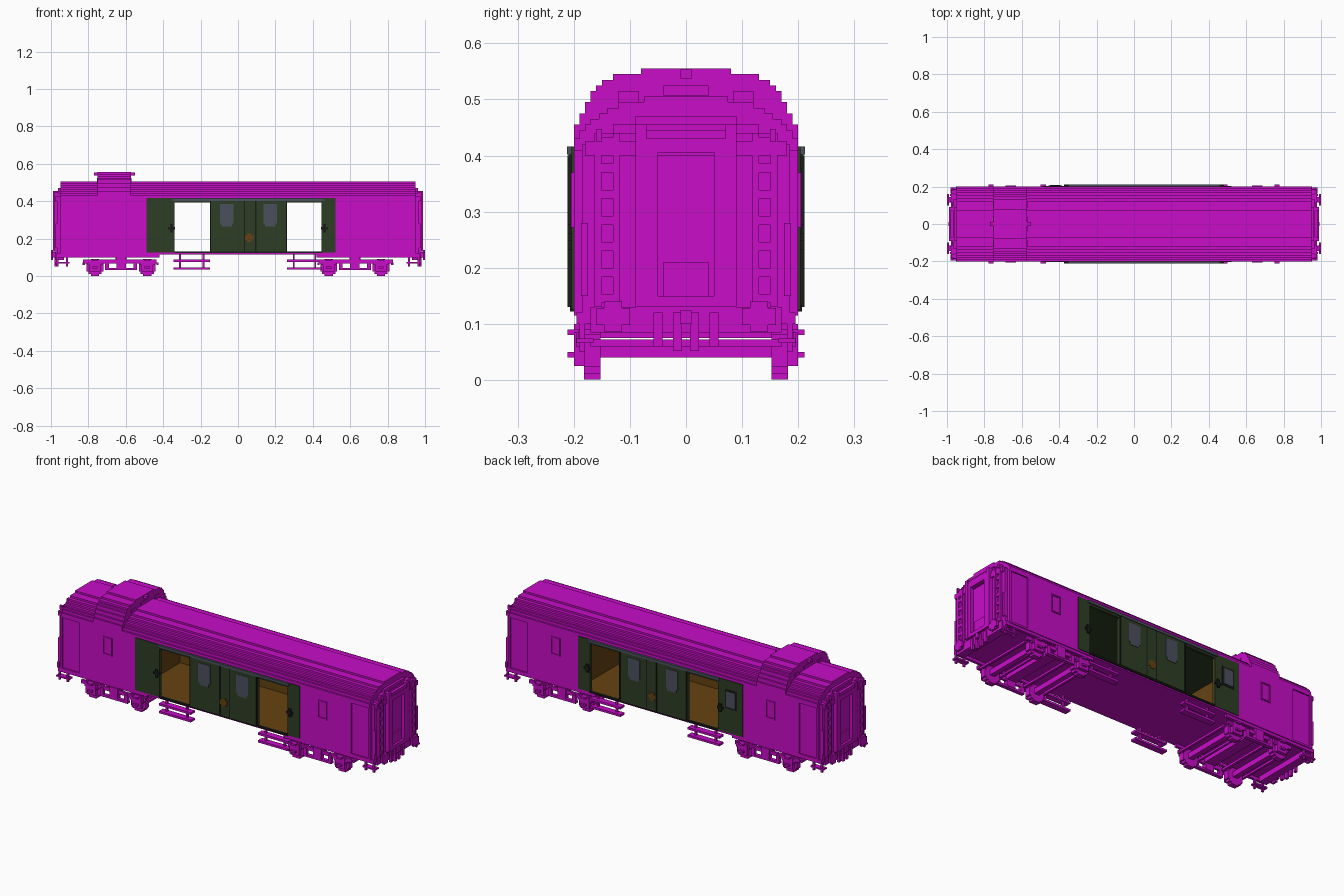
import bpy, bmesh
from math import copysign

default = bpy.data.objects.get("Cube")
if default:
    bpy.data.objects.remove(default, do_unlink=True)


def paint(name, red, green, blue):
    mat = bpy.data.materials.new(name)
    mat.use_nodes = True
    colour = (red, green, blue, 1)
    mat.diffuse_color = colour
    shader = next(n for n in mat.node_tree.nodes if n.type == "BSDF_PRINCIPLED")
    shader.inputs["Base Color"].default_value = colour
    shader.inputs["Roughness"].default_value = .8
    return mat


magenta = paint("magenta", .58, .004, .58)
green = paint("dark_green", .027, .047, .017)
slate = paint("slate_grey", .07, .08, .11)
brown = paint("wood_brown", .13, .055, .006)
black = paint("near_black", .01, .012, .009)


def add_box(bm, x, y, z):
    """One axis-aligned block given by its ranges."""
    made = bmesh.ops.create_cube(bm, size=1)
    for v in made["verts"]:
        v.co = [r[0] if c < 0 else r[1] for c, r in zip(v.co, (x, y, z))]


def flip(r, sign):
    return tuple(sorted((r[0] * sign, r[1] * sign)))


def blocks(name, mat, boxes, mirror=""):
    """Object from blocks, repeated across the named axes."""
    bm = bmesh.new()
    for sx in ((1, -1) if "x" in mirror else (1,)):
        for sy in ((1, -1) if "y" in mirror else (1,)):
            for x, y, z in boxes:
                add_box(bm, flip(x, sx), flip(y, sy), z)
    bmesh.ops.recalc_face_normals(bm, faces=bm.faces)
    mesh = bpy.data.meshes.new(name)
    bm.to_mesh(mesh)
    bm.free()
    mesh.materials.append(mat)
    obj = bpy.data.objects.new(name, mesh)
    bpy.context.collection.objects.link(obj)
    return obj


def block(name, mat, x, y, z, mirror=""):
    return blocks(name, mat, [(x, y, z)], mirror)


def around(centre, half):
    return (centre - half, centre + half)


# Main dimensions
side, floor, eave = .2, .13, .41
room = (-.49, .52)
wall_z = (floor, eave)
full = around(0, side)

# Closed body halves with set-back end doors
block("body_rear", magenta, x=(-.835, room[0]), y=full, z=(.12, eave))
block("body_front", magenta, x=(room[1], .835), y=full, z=(.12, eave))
block("end_door", magenta, x=(.83, .95), y=around(0, .193), z=(.12, eave), mirror="x")
block("corner_post", magenta, x=(.94, .952), y=(.15, side), z=(.12, eave), mirror="xy")
block("vestibule", magenta, x=(.94, .968), y=around(0, .185), z=(.1, .42), mirror="x")
block("grab_rail", magenta, x=(.955, .975), y=(.175, .187), z=(.15, .28), mirror="xy")
block("floor_plate", magenta, x=around(0, .95), y=full, z=(.115, .125))
block("sill", magenta, x=(.42, .97), y=(.18, .195), z=(.1, .12), mirror="xy")
for name, z in (("window_ledge", (.272, .278)), ("window_head", (.364, .37))):
    block(name, magenta, x=(.635, .685), y=(.195, .205), z=z, mirror="xy")
blocks("window_jamb", magenta, [(around(x, .003), (.195, .205), (.272, .37))
                                for x in (.635, .685)], mirror="xy")

# Stepped roof
roof_steps = [(.20, .43), (.19, .445), (.18, .455), (.17, .465), (.155, .475),
              (.14, .485), (.12, .495), (.075, .505)]
low, layers = .405, []
for half, top in roof_steps:
    layers.append((around(0, .948), around(0, half), (low, top)))
    low = top
blocks("roof", magenta, layers)

# Lower hood over each end
hood = [(.978, .18, .425), (.974, .16, .44), (.968, .13, .455), (.962, .09, .47)]
blocks("end_hood", magenta, [((.94, reach), around(0, half), (eave - .01, top))
                             for reach, half, top in hood], mirror="x")
block("end_lamp", magenta, x=(.96, .985), y=(.15, .16), z=(.425, .447), mirror="xy")

# Raised lookout on the roof
lookout = [(.20, .455), (.19, .475), (.18, .495), (.17, .515), (.16, .525),
           (.15, .535), (.13, .545), (.08, .555)]
low, layers = .42, []
for half, top in lookout:
    layers.append(((-.75, -.572), around(0, half), (low, top)))
    low = top
blocks("lookout", magenta, layers)
block("lookout_tip", magenta, x=(-.77, -.552), y=around(0, .01), z=(.537, .553))
block("lookout_pane", magenta, x=(-.753, -.569), y=(.085, .12), z=(.495, .515), mirror="y")
block("lookout_middle_pane", magenta, x=(-.753, -.569), y=around(0, .04), z=(.507, .525))

# Open room: floor, end walls, ceiling
block("room_floor", brown, x=room, y=around(0, .198), z=(.125, floor))
blocks("room_end_wall", brown, [((x, x + .006), around(0, .196), wall_z)
                                for x in (room[0], room[1] - .006)])
block("room_ceiling", green, x=room, y=around(0, .198), z=(.398, .408))

# Green side panels, sliding doors and their inner lining
rear_panel, doors, front_panel = (room[0], -.34), (-.15, .262), (.447, room[1])
outer = (.19, .204)
for name, x in (("rear_side_panel", rear_panel), ("front_side_panel", front_panel)):
    block(name, green, x=x, y=outer, z=(.125, .415), mirror="y")
block("sliding_door", green, x=doors, y=(.19, .209), z=(.13, .405), mirror="y")
for name, x in (("rear_lining", rear_panel), ("door_lining", doors),
                ("front_lining", front_panel)):
    block(name, brown, x=x, y=(.184, .19), z=wall_z, mirror="y")
block("header", green, x=room, y=(.19, .204), z=(.392, .416), mirror="y")
block("door_track", slate, x=(-.35, .46), y=(.2, .212), z=(.402, .416), mirror="y")
block("bottom_track", black, x=(-.34, .45), y=(.195, .207), z=(.122, .131), mirror="y")

# Door seams, handles, panes and round badge
face = (.2, .2115)
blocks("door_seam", black, [(around(x, .003), face, (.13, .4))
                            for x in (-.147, .035, .095, .26)], mirror="y")
blocks("door_handle", black, [(around(x, .008), face, around(.255, .022))
                              for x in (-.355, .462)], mirror="y")
blocks("handle_bracket", black, [(around(x, .018), face, around(.255, .006))
                                 for x in (-.355, .462)], mirror="y")
panes = []
for x in (-.06, .172):
    panes.append((around(x, .028), face, (.265, .29)))
    panes.append((around(x, .036), face, (.28, .385)))
blocks("door_pane", slate, panes, mirror="y")
block("back_pane_frame", black, x=around(-.42, .036), y=(.2, .206), z=(.26, .365))
block("back_pane", slate, x=around(-.42, .028), y=(.2, .208), z=(.27, .355))
badge = [(around(.06, w), face, around(.205, h)) for w, h in ((.022, .012), (.012, .022))]
blocks("badge", brown, badge, mirror="y")

# Gangway at each end: posts, arch and recessed door
blocks("gangway", magenta, [
    ((.96, .99), (.07, .09), (floor, .455)),
    ((.96, .988), (.05, .072), (floor, .415)),
    ((.96, .985), (.0, .09), (.425, .445)),
    ((.96, .988), (.0, .07), (.405, .43)),
    ((.96, .988), (.0, .07), (floor, .15)),
    ((.96, .975), (.0, .04), (.15, .21)),
], mirror="xy")

# End ladders
rungs = [((.96, .978), (.12, .16), around(.145 + .0465 * i, .008)) for i in range(7)]
rails = [((.96, .98), around(y, .006), (.13, .44)) for y in (.124, .157)]
blocks("end_ladder", magenta, rungs + rails, mirror="xy")

# Buffer beam, buffers, coupling and hoses
block("buffer_beam", magenta, x=(.93, .975), y=around(0, .17), z=(.085, .13), mirror="x")
blocks("buffer", magenta, [((.96, .99), around(.13, .014), around(.113, .014)),
                           ((.988, 1), around(.13, .03), around(.113, .015)),
                           ((.988, 1), around(.13, .016), around(.113, .027))], mirror="xy")
block("coupling", magenta, x=(.96, .992), y=around(0, .01), z=(.1, .125), mirror="x")
blocks("hose", magenta, [((.968, .982), around(y, .008), (z, .12))
                         for y, z in ((.015, .052), (.05, .06))], mirror="xy")
blocks("corner_step", magenta, [((.9, .98), (.165, .195), (.066, .074)),
                                (around(.915, .005), (.18, .19), (.05, .11)),
                                (around(.965, .005), (.18, .19), (.05, .11))], mirror="xy")

# Bogies: blocky wheels, axles, side frames and axle boxes
wheels, axles, boxes = [], [], []
for x in (.485, .765):
    for w, h in ((.022, .045), (.035, .035), (.045, .022)):
        wheels.append((around(x, w), (.152, .182), around(.046, h)))
    axles.append((around(x, .014), around(0, .16), (.04, .069)))
    boxes.append((around(x, .03), (.18, .2), (.025, .085)))
    boxes.append((around(x, .04), (.18, .196), (.06, .085)))
    for z in (.045, .085):
        boxes.append((around(x, .014), (.19, .211), around(z, .005)))
blocks("wheel", magenta, wheels, mirror="xy")
blocks("axle", magenta, axles, mirror="x")
blocks("axle_box", magenta, boxes, mirror="xy")
frame = [((.435, .83), (.18, .192), (.068, .088)),
         ((.54, .71), (.178, .198), (.032, .044)),
         ((.6, .65), (.175, .2), (.04, .1))]
frame += [(around(x, .01), (.18, .198), (.035, .08)) for x in (.55, .7)]
blocks("bogie_frame", magenta, frame, mirror="xy")
block("bolster", magenta, x=(.595, .655), y=around(0, .18), z=(.075, .118), mirror="x")
blocks("brake_bar", magenta, [(around(x, .006), around(0, .17), (.06, .072))
                              for x in (.43, .55, .7, .825)], mirror="x")

# Boarding steps below each opening
for name, x in (("rear_steps", (-.345, -.15)), ("front_steps", (.263, .448))):
    parts = [(x, (.165, .2), around(z, .006)) for z in (.04, .082)]
    parts += [(around(p, .005), (.172, .184), (.035, .12))
              for p in (x[0] + .035, x[1] - .035)]
    blocks(name, magenta, parts, mirror="y")
